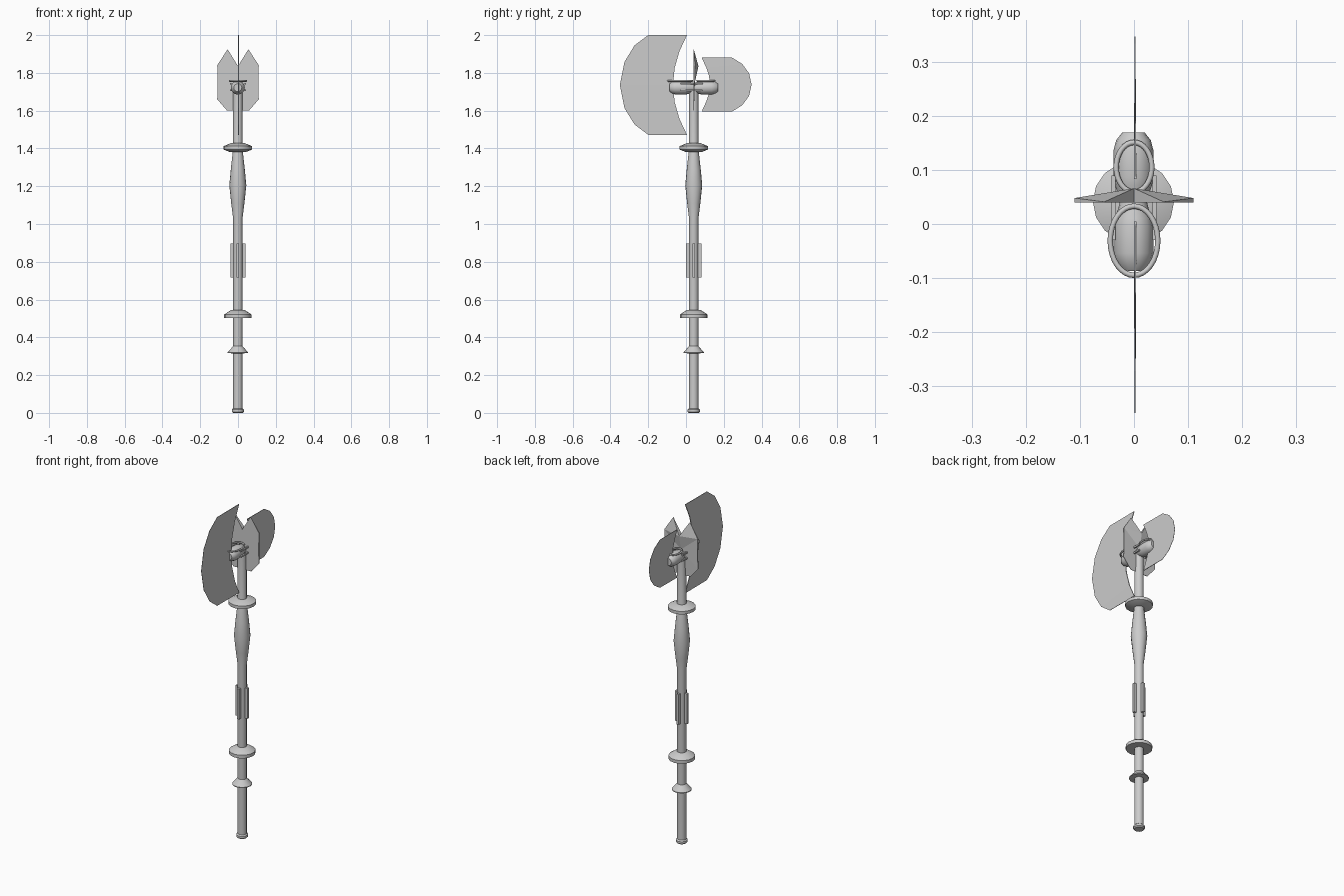
import bpy, bmesh, math
from mathutils import Matrix, Vector

if "Cube" in bpy.data.objects:
    bpy.data.objects.remove(bpy.data.objects["Cube"])

CX, CY = -0.001, 0.041      # shaft axis
HZ = 1.722                  # height of the head fittings


def finish(name, bm, smooth=None):
    bmesh.ops.remove_doubles(bm, verts=bm.verts, dist=1e-5)
    bmesh.ops.recalc_face_normals(bm, faces=bm.faces)
    me = bpy.data.meshes.new(name)
    bm.to_mesh(me)
    bm.free()
    ob = bpy.data.objects.new(name, me)
    bpy.context.collection.objects.link(ob)
    if smooth:
        bpy.ops.object.select_all(action='DESELECT')
        ob.select_set(True)
        bpy.context.view_layer.objects.active = ob
        bpy.ops.object.shade_smooth_by_angle(angle=math.radians(smooth))
    return ob


def lathe(name, profile, matrix, n=16):
    """Closed solid of revolution about local z from (radius, height) pairs."""
    bm = bmesh.new()
    rings = []
    for r, h in profile:
        rings.append([bm.verts.new((r * math.cos(2 * math.pi * i / n),
                                    r * math.sin(2 * math.pi * i / n), h)) for i in range(n)])
    for a, b in zip(rings, rings[1:]):
        for i in range(n):
            j = (i + 1) % n
            bm.faces.new((a[i], a[j], b[j], b[i]))
    bm.faces.new(rings[0])
    bm.faces.new(rings[-1])
    bm.transform(matrix)
    return finish(name, bm, 35)


def ring(name, centre, rx, ry, tube, n=32, m=8):
    bm = bmesh.new()
    vs = []
    for i in range(n):
        a = 2 * math.pi * i / n
        for k in range(m):
            b = 2 * math.pi * k / m
            d = tube * math.cos(b)
            vs.append(bm.verts.new(Vector(centre) + Vector(((rx + d) * math.cos(a), (ry + d) * math.sin(a), tube * math.sin(b)))))
    for i in range(n):
        for k in range(m):
            i2, k2 = (i + 1) % n, (k + 1) % m
            bm.faces.new((vs[i * m + k], vs[i2 * m + k], vs[i2 * m + k2], vs[i * m + k2]))
    return finish(name, bm, 60)


def box(name, centre, size, angle=0):
    bm = bmesh.new()
    bmesh.ops.create_cube(bm, size=1)
    bm.transform(Matrix.Translation(centre) @ Matrix.Rotation(angle, 4, 'Z') @ Matrix.Diagonal((*size, 1)))
    return finish(name, bm)


def blade(name, inner, outer, zc):
    """Thin wedge between a thick inner edge and a sharp outer edge; upper half is mirrored."""
    def full(half):
        return [(y, zc + d) for y, d in half] + [(y, zc - d) for y, d in half[-2::-1]]
    bm = bmesh.new()
    rows = []
    for edge, t in ((full(inner), 0.0022), (full(outer), 0.0007)):
        for s in (-1, 1):
            rows.append([bm.verts.new((0.002 + s * t, y, z)) for y, z in edge])
    i0, i1, o0, o1 = rows
    for a, b in ((i0, o0), (i1, o1), (i0, i1), (o0, o1)):
        for k in range(len(a) - 1):
            bm.faces.new((a[k], a[k + 1], b[k + 1], b[k]))
    for k in (0, -1):
        bm.faces.new((i0[k], i1[k], o1[k], o0[k]))
    return finish(name, bm)


# Shaft with swelling and its collars
axis = Matrix.Translation((CX, CY, 0))
lathe("shaft", [(0.025, 0.01), (0.025, 1.03), (0.035, 1.11), (0.045, 1.205),
                (0.037, 1.29), (0.027, 1.38), (0.025, 1.39), (0.025, 1.72)], axis)
lathe("pommel", [(0.026, 0), (0.032, 0.006), (0.032, 0.018), (0.025, 0.024)], axis)
lathe("lower_collar", [(0.025, 0.315), (0.054, 0.317), (0.054, 0.321), (0.034, 0.343), (0.025, 0.354)], axis)
lathe("middle_collar", [(0.025, 0.502), (0.072, 0.502), (0.072, 0.521), (0.036, 0.545), (0.025, 0.545)], axis)
lathe("upper_collar", [(0.025, 1.38), (0.04, 1.38), (0.075, 1.394), (0.075, 1.412), (0.037, 1.428), (0.025, 1.428)], axis)

# Four grip fins around the shaft
for i in range(4):
    a = i * math.pi / 2
    box(f"grip_fin_{i + 1}", (CX + 0.029 * math.cos(a), CY + 0.029 * math.sin(a), 0.808), (0.022, 0.014, 0.18), a)

# Rounded sockets pointing forward and backward
pod = [(0.025, 0), (0.028, 0.012), (0.034, 0.03), (0.037, 0.045), (0.037, 0.095), (0.032, 0.114), (0.021, 0.128)]
for name, ang in (("front_socket", math.pi / 2), ("rear_socket", -math.pi / 2)):
    lathe(name, pod, Matrix.Translation((CX, CY, HZ)) @ Matrix.Rotation(ang, 4, 'X'))

# Oval rings on top and side straps
ring("front_ring", (0, -0.031, 1.758), 0.044, 0.064, 0.005)
ring("rear_ring", (0, 0.105, 1.758), 0.033, 0.046, 0.005)
for s, side in ((-1, "left"), (1, "right")):
    for k, z in enumerate((1.742, 1.708)):
        box(f"{side}_strap_{k + 1}", (s * 0.038, 0.03, z), (0.008, 0.12, 0.009))

# Large front blade and smaller rear blade (y, offset above the blade's centre)
blade("front_blade", [(0.005, 0.264), (-0.035, 0.178), (-0.060, 0.09), (-0.069, 0)],
      [(-0.20, 0.264), (-0.272, 0.21), (-0.326, 0.122), (-0.35, 0)], 1.736)
blade("rear_blade", [(0.083, 0.143), (0.107, 0.09), (0.122, 0.045), (0.127, 0)],
      [(0.243, 0.143), (0.297, 0.11), (0.334, 0.06), (0.347, 0)], 1.738)

# Horned plate with flat front and faceted back: (x, back y, z) outline of one half
half = [(0.055, 0.041, 1.925), (0.11, 0.048, 1.84), (0.108, 0.046, 1.74), (0.11, 0.044, 1.66), (0.058, 0.042, 1.6)]
loop = [(0, 0.066, 1.836)] + half + [(-x, y, z) for x, y, z in reversed(half)]
bm = bmesh.new()
front = [bm.verts.new((x, 0.04, z)) for x, y, z in loop]
back = [bm.verts.new(p) for p in loop]
fc, bc = bm.verts.new((0, 0.04, 1.74)), bm.verts.new((0, 0.047, 1.75))
for i in range(len(loop)):
    j = (i + 1) % len(loop)
    bm.faces.new((front[i], front[j], back[j], back[i]))
    # the horn crease runs from the notch to the outer shoulder
    if i in (0, len(loop) - 1):
        continue
    if i in (1, len(loop) - 2):
        bm.faces.new((front[i], front[j], front[0]))
        bm.faces.new((back[i], back[j], back[0]))
        continue
    bm.faces.new((front[i], front[j], fc))
    bm.faces.new((back[i], back[j], bc))
for vs, c in ((front, fc), (back, bc)):
    bm.faces.new((vs[0], vs[2], c))
    bm.faces.new((vs[0], vs[-2], c))
finish("horned_plate", bm)
